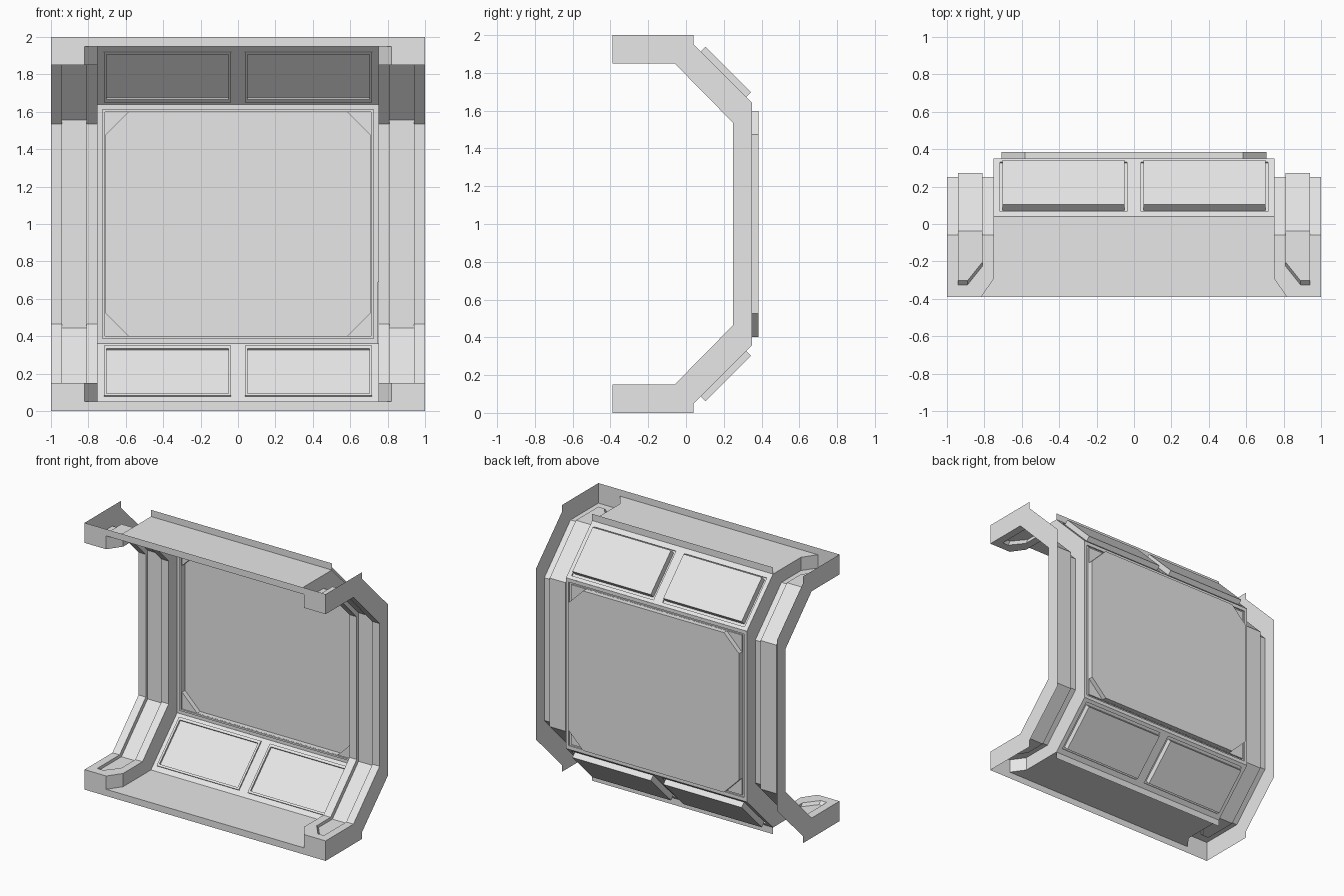
import bpy, bmesh
from mathutils import Vector

cube = bpy.data.objects.get("Cube")
if cube:
    bpy.data.objects.remove(cube)

grey = bpy.data.materials.new("light_grey")
grey.use_nodes = True
grey.diffuse_color = (0.8, 0.8, 0.8, 1)
grey.node_tree.nodes["Principled BSDF"].inputs["Base Color"].default_value = (0.8, 0.8, 0.8, 1)


def build(name, polys, flips):
    """Make one object from polygons, repeated for each (x, z) mirror in flips."""
    bm = bmesh.new()
    for sx, sz in flips:
        for poly in polys:
            pts = [(sx * x, y, 1 + sz * (z - 1)) for x, y, z in poly]
            if sx * sz < 0:
                pts.reverse()
            bm.faces.new([bm.verts.new(p) for p in pts])
    bmesh.ops.remove_doubles(bm, verts=bm.verts, dist=0.0005)
    bmesh.ops.recalc_face_normals(bm, faces=bm.faces)
    mesh = bpy.data.meshes.new(name)
    bm.to_mesh(mesh)
    bm.free()
    mesh.materials.append(grey)
    obj = bpy.data.objects.new(name, mesh)
    bpy.context.collection.objects.link(obj)


def bridge(a, b, closed=True):
    """Quads between two matching point loops."""
    n = len(a)
    return [[a[i], a[(i + 1) % n], b[(i + 1) % n], b[i]] for i in range(n if closed else n - 1)]


def strip(x0, x1, profile):
    """Sweep a (y, z) profile from x0 to x1."""
    return bridge([(x0, y, z) for y, z in profile], [(x1, y, z) for y, z in profile], False)


def side(x, profile):
    return [(x, y, z) for y, z in profile]


BOTH_Z = [(1, 1), (1, -1)]
ALL = [(sx, sz) for sx in (1, -1) for sz in (1, -1)]
FRONT, BEND = -0.39, 0.04

# Side frames: open-backed ribs with a sunken channel
outer = [(FRONT, 0), (BEND, 0), (BEND, 0.05), (0.35, 0.36), (0.35, 1)]
inner = [(-0.06, 0.15), (0.25, 0.465), (0.25, 1)]
frame = [side(1, outer + inner[::-1] + [(FRONT, 0.15)]),
         side(0.75, [(-0.29, 0.05)] + outer[2:] + inner[::-1] + [(-0.29, 0.15)])]
frame += bridge([(0.75, -0.29, 0.05), (0.82, FRONT, 0.05)],
                [(0.75, -0.29, 0.15), (0.82, FRONT, 0.15)], False)
frame += strip(0.82, 1, [(FRONT, 0), (FRONT, 0.15)])
frame += strip(0.75, 0.81, inner) + strip(0.94, 1, inner)
notch = [(0.94, -0.06), (0.94, -0.325), (0.89, -0.325), (0.81, -0.225), (0.81, -0.06)]
foot = [(0.75, -0.06), (0.75, -0.29), (0.82, FRONT), (1, FRONT), (1, -0.06)] + notch
frame.append([(x, y, 0.15) for x, y in foot])

# Channel walls and floor, shifted away from the rib surface
rim = side(0.94, inner[:0:-1]) + [(x, y, 0.15) for x, y in notch] + side(0.81, inner[1:])
sunk = [(x, y + 0.022, z if z == 1 else z - 0.022) for x, y, z in rim]
frame += bridge(rim, sunk, False)
frame.append(sunk[2:7])
frame += bridge(sunk[:3], sunk[:5:-1], False)
for label, sx in (("left", 1), ("right", -1)):
    build(label + "_side_frame", frame, [(sx, 1), (sx, -1)])

# Floor and ceiling sheets with thin front and back lips
sheet = [[(0, FRONT, 0.05), (0.82, FRONT, 0.05), (0.75, -0.29, 0.05),
          (0.75, BEND, 0.05), (0, BEND, 0.05)]]
sheet += strip(0, 0.82, [(FRONT, 0), (FRONT, 0.05)])
sheet += strip(0, 0.75, [(BEND, 0), (BEND, 0.05)])
build("floor_sheet", sheet, [(1, 1), (-1, 1)])
build("ceiling_sheet", sheet, [(1, -1), (-1, -1)])


# Sloped panels: raised rim inside, raised box outside
def slope(x0, x1, y0, y1, h):
    k = h * 0.7071
    return [(x, y + k, y + 0.01 - k) for x, y in ((x0, y0), (x1, y0), (x1, y1), (x0, y1))]


edge = (0.037, 0.717, 0.067, 0.332)
box = (0.052, 0.702, 0.078, 0.318)
loops = [slope(0, 0.75, BEND, 0.35, 0), slope(*edge, 0), slope(*edge, -0.01),
         slope(*box, -0.01), slope(*box, 0.004), slope(*box, 0.036)]
panel = [q for a, b in zip(loops, loops[1:]) for q in bridge(a, b)]
panel += [loops[4], loops[5]]
build("lower_sloped_panels", panel, [(1, 1), (-1, 1)])
build("upper_sloped_panels", panel, [(1, -1), (-1, -1)])


# Back wall: thin rim around a pushed-out octagon
def octagon(w, h, y, c=0.0002):
    quarter = [(w, h - c), (w - c, h)]
    half = quarter + [(-x, z) for x, z in quarter[::-1]]
    return [(x, y, 1 + z) for x, z in half + [(-x, -z) for x, z in half]]


loops = [octagon(0.75, 0.64, 0.35), octagon(0.728, 0.613, 0.35), octagon(0.728, 0.613, 0.34),
         octagon(0.71, 0.6, 0.34), octagon(0.71, 0.6, 0.35),
         octagon(0.709, 0.599, 0.35, 0.125), octagon(0.709, 0.599, 0.385, 0.125)]
wall = [q for a, b in zip(loops, loops[1:]) for q in bridge(a, b)]
wall.append(loops[-1])
build("back_wall_panel", wall, [(1, 1)])
